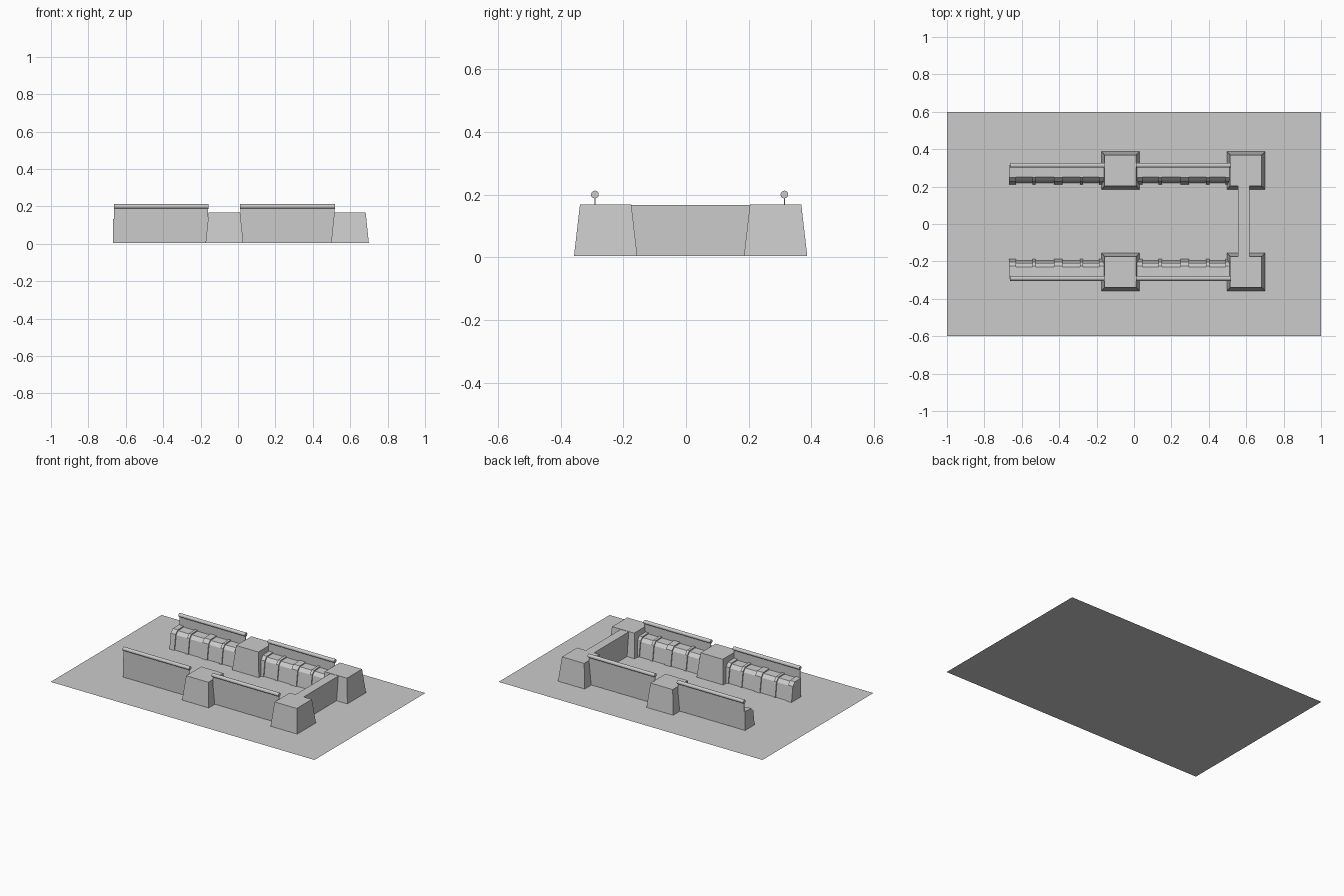
import bpy, bmesh, math

if "Cube" in bpy.data.objects:
    bpy.data.objects.remove(bpy.data.objects["Cube"])

Z0 = 0.004  # everything rests a hair above the ground sheet


def make(name, bm):
    bmesh.ops.recalc_face_normals(bm, faces=bm.faces)
    me = bpy.data.meshes.new(name)
    bm.to_mesh(me)
    bm.free()
    ob = bpy.data.objects.new(name, me)
    bpy.context.collection.objects.link(ob)
    return ob


def frustum(name, cx, cy, base, top, z0, z1):
    """Box whose half sizes change from base to top."""
    bm = bmesh.new()
    rings = []
    for (hx, hy), z in ((base, z0), (top, z1)):
        rings.append([bm.verts.new((cx + sx * hx, cy + sy * hy, z))
                      for sx, sy in ((-1, -1), (1, -1), (1, 1), (-1, 1))])
    a, b = rings
    bm.faces.new(a)
    bm.faces.new(b)
    for i in range(4):
        j = (i + 1) % 4
        bm.faces.new((a[i], a[j], b[j], b[i]))
    return make(name, bm)


def sweep(name, x0, x1, yrail, side, profile):
    """Extrude a (depth, height) profile along x; side points to the courtyard."""
    bm = bmesh.new()
    a, b = [[bm.verts.new((x, yrail + side * d, z)) for d, z in profile] for x in (x0, x1)]
    bm.faces.new(a)
    bm.faces.new(b)
    for i in range(len(profile)):
        j = (i + 1) % len(profile)
        bm.faces.new((a[i], a[j], b[j], b[i]))
    return make(name, bm)


# Ground sheet
bm = bmesh.new()
bm.faces.new([bm.verts.new(p) for p in ((-1, -.6, 0), (1, -.6, 0), (1, .6, 0), (-1, .6, 0))])
make("ground_sheet", bm)

# Four tapered towers
for cx in (-0.0725, 0.5985):
    for cy in (-0.2565, 0.286):
        frustum("tower", cx, cy, (0.101, 0.101), (0.084, 0.082), Z0, 0.168)

# Cross wall joining the two end towers
frustum("cross_wall", 0.587, 0.0145, (0.031, 0.2), (0.031, 0.2), Z0, 0.166)

# Barrier cross-sections: body and slightly larger rib
body = [(0, Z0), (0.096, Z0), (0.082, 0.102), (0.062, 0.124), (0, 0.126)]
rib = [(-0.001, Z0), (0.103, Z0), (0.088, 0.108), (0.066, 0.131), (-0.001, 0.134)]
rib_spans = [(0.0, 0.037), (0.124, 0.142), (0.24, 0.286), (0.378, 0.396), (0.48, 0.512)]

for yrail, side in ((-0.291, 1), (0.314, -1)):
    for x0 in (-0.668, 0.008):
        # Barrier with raised ribs on the courtyard side
        sweep("barrier_body", x0 + 0.003, x0 + 0.51, yrail, side, body)
        for a, b in rib_spans:
            sweep("barrier_rib", x0 + a, x0 + b, yrail, side, rib)
        # Thin upright panel carrying the rail
        frustum("rail_panel", x0 + 0.257, yrail, (0.251, 0.0018), (0.251, 0.0018), 0.008, 0.2)
        # Round top rail
        bpy.ops.mesh.primitive_cylinder_add(vertices=12, radius=0.0125, depth=0.506,
                                            location=(x0 + 0.257, yrail, 0.2),
                                            rotation=(0, math.pi / 2, 0))
        bpy.context.object.name = "top_rail"
        bpy.ops.object.shade_smooth_by_angle()
